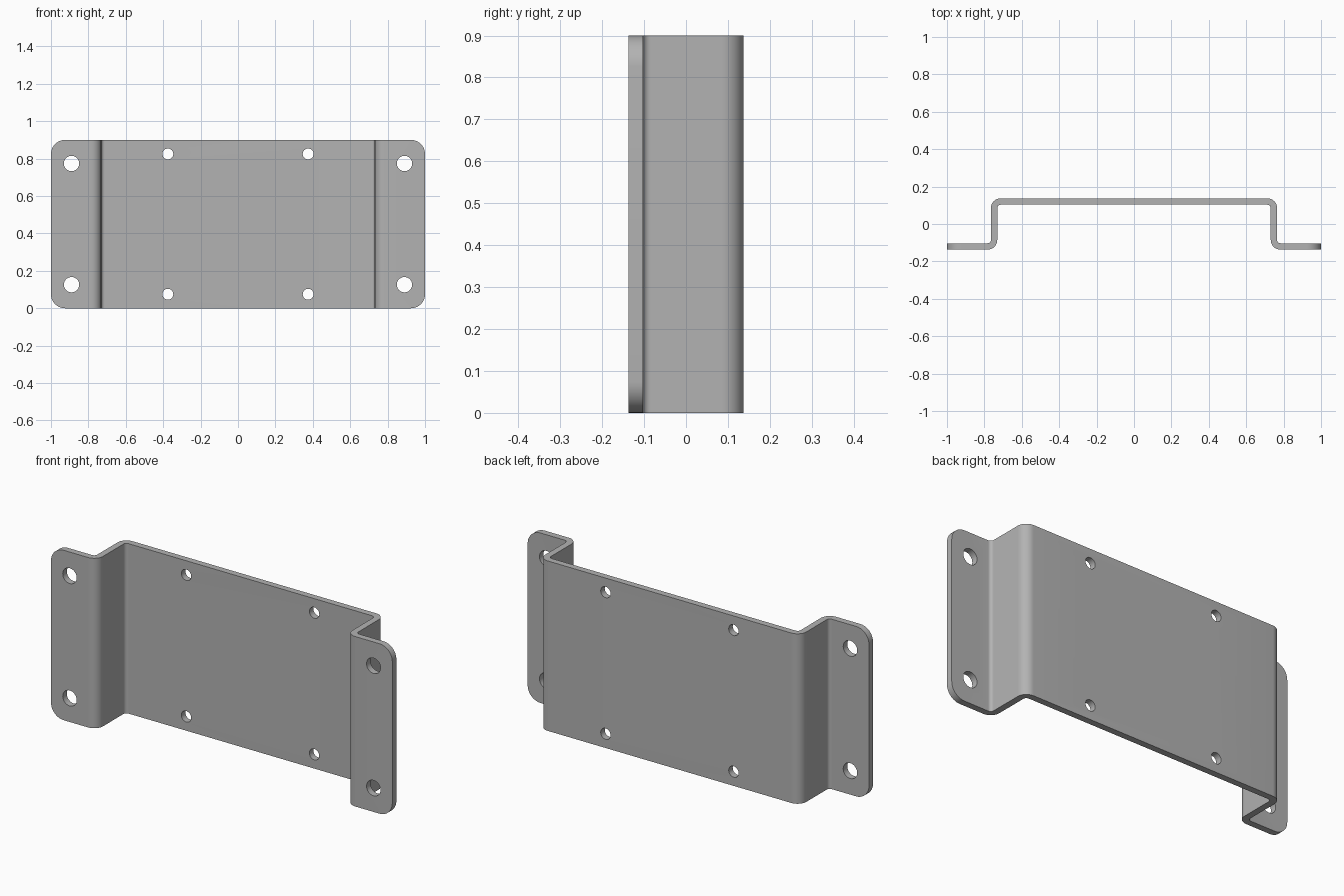
import bpy, bmesh, math
from mathutils import Vector

if "Cube" in bpy.data.objects:
    bpy.data.objects.remove(bpy.data.objects["Cube"])

H, T, R = 0.90, 0.034, 0.035      # height, sheet thickness, bend radius at mid sheet
WALL, MID = 0.748, 0.120          # mid-sheet position of walls and plates
CORNER = 0.075
SEG = 10

steel = bpy.data.materials.new("grey steel")
steel.diffuse_color = (0.45, 0.45, 0.45, 1)
steel.use_nodes = True
steel.node_tree.nodes["Principled BSDF"].inputs["Base Color"].default_value = steel.diffuse_color


def prism(name, loop, axis_vec):
    """Closed solid from a planar loop swept along a vector."""
    bm = bmesh.new()
    face = bm.faces.new([bm.verts.new(p) for p in loop])
    ext = bmesh.ops.extrude_face_region(bm, geom=[face])["geom"]
    bmesh.ops.translate(bm, vec=axis_vec,
                        verts=[v for v in ext if isinstance(v, bmesh.types.BMVert)])
    bmesh.ops.recalc_face_normals(bm, faces=bm.faces)
    me = bpy.data.meshes.new(name)
    bm.to_mesh(me)
    bm.free()
    ob = bpy.data.objects.new(name, me)
    bpy.context.collection.objects.link(ob)
    return ob


def arc(cx, cy, r, a0, a1, n=SEG):
    return [(cx + r * math.cos(math.radians(a0 + (a1 - a0) * i / n)),
             cy + r * math.sin(math.radians(a0 + (a1 - a0) * i / n))) for i in range(n + 1)]


# Folded sheet outline: right half of each skin, mirrored to the left
def skin(side):
    y = side * T / 2
    half = arc(WALL - R, MID - R, R + y, 90, 0)
    half += arc(WALL + R, -MID + R, R - y, 180, 270)
    half.append((1.0, -MID + y))
    return [(-a, b) for a, b in reversed(half)] + half


outline = skin(1) + skin(-1)[::-1]
bracket = prism("folded_bracket", [(a, b, 0) for a, b in outline], Vector((0, 0, H)))
bracket.data.materials.append(steel)


def cut(loop, op):
    """Boolean with a prism running front to back through the bracket."""
    tool = prism("cutter", [(a, -0.5, b) for a, b in loop], Vector((0, 1, 0)))
    tool.data.materials.append(steel)
    tool.hide_render = True
    mod = bracket.modifiers.new("cut", 'BOOLEAN')
    mod.operation, mod.solver, mod.object = op, 'EXACT', tool
    bpy.context.view_layer.objects.active = bracket
    bpy.ops.object.modifier_apply(modifier=mod.name)
    bpy.data.objects.remove(tool)


# Rounded outer corners of the flanges
for sx in (-1, 1):
    for top in (False, True):
        c = arc(1 - CORNER, CORNER, CORNER, 270, 360)
        loop = c + [(1.1, CORNER), (1.1, -0.1), (1 - CORNER, -0.1)]
        cut([(sx * a, H - b if top else b) for a, b in loop], 'DIFFERENCE')

# Mounting holes: large in the flanges, small in the centre plate
for x, z, r in ((0.89, 0.126, 0.041), (0.375, 0.075, 0.029)):
    for sx in (-1, 1):
        for zz in (z, H - z):
            cut(arc(sx * x, zz, r, 0, 360, 32)[:-1], 'DIFFERENCE')

bpy.ops.object.select_all(action='DESELECT')
bracket.select_set(True)
bpy.context.view_layer.objects.active = bracket
bracket.location = (0, 0, 0)
bpy.ops.object.shade_smooth_by_angle(angle=math.radians(30))
